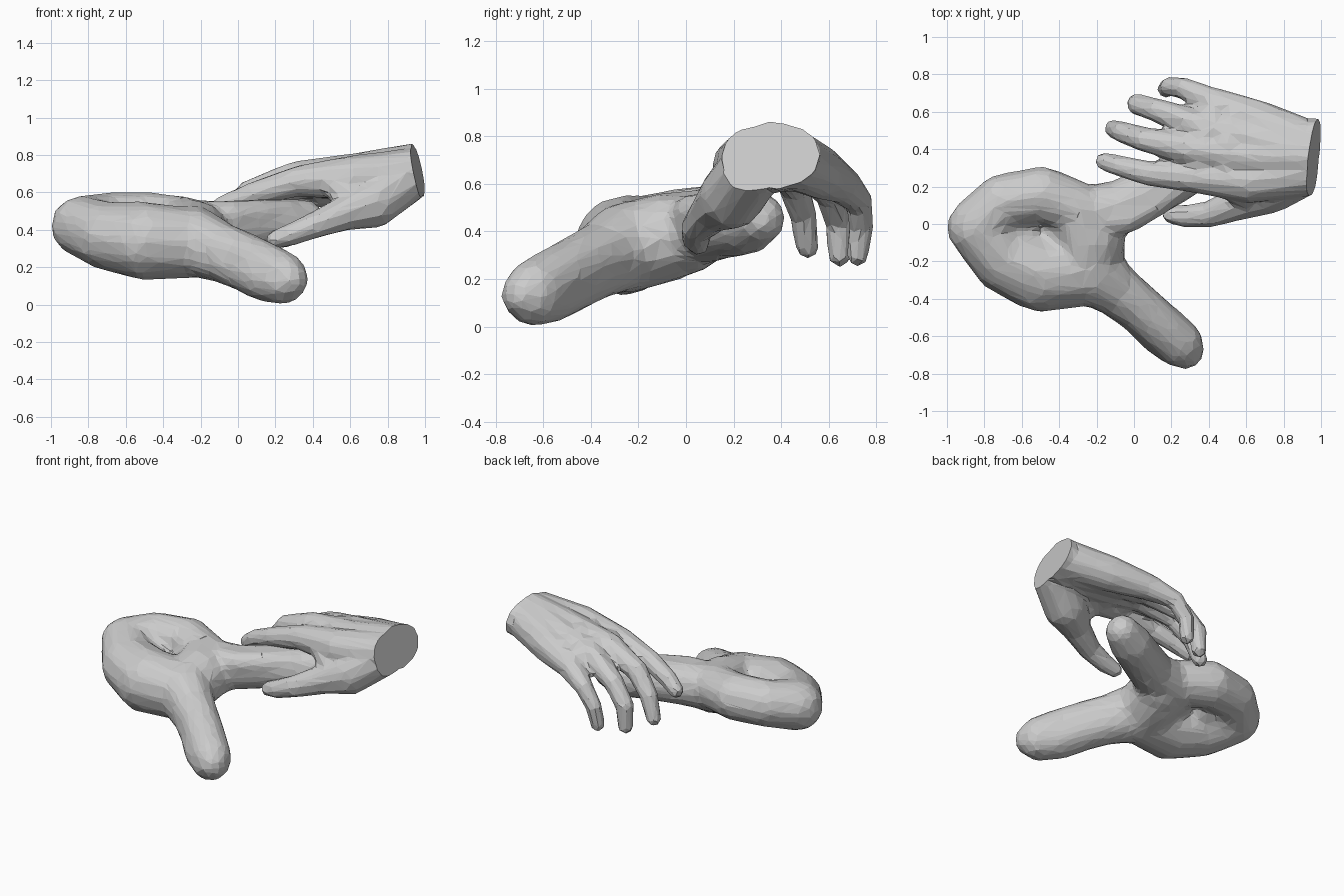
import bpy, bmesh
from mathutils import Vector, Matrix


def chain(bm, pts, closed=False):
    """Fill a path of (x, y, z, radius) with closely spaced balls."""
    pts = [Vector(p) for p in pts]
    ends = pts[1:] + ([pts[0]] if closed else [])
    for a, b in zip(pts, ends):
        n = max(2, int((b - a).to_3d().length / (0.25 * min(a.w, b.w))) + 1)
        for i in range(n + 1):
            p = a.lerp(b, i / n)
            bmesh.ops.create_icosphere(bm, subdivisions=2, radius=p.w * 1.05,
                                       matrix=Matrix.Translation(p.to_3d()))


def sculpt(name, chains, voxel, smooth, triangles, cut=None):
    """Fuse ball chains into one low-poly skin, optionally sliced flat by a plane."""
    bm = bmesh.new()
    for pts, closed in chains:
        chain(bm, pts, closed)
    me = bpy.data.meshes.new(name)
    bm.to_mesh(me)
    bm.free()
    ob = bpy.data.objects.new(name, me)
    bpy.context.collection.objects.link(ob)
    m = ob.modifiers.new("fuse", 'REMESH')
    m.mode = 'VOXEL'
    m.voxel_size = voxel
    m = ob.modifiers.new("soften", 'SMOOTH')
    m.factor = 0.5
    m.iterations = smooth
    dg = bpy.context.evaluated_depsgraph_get()
    fused = bpy.data.meshes.new_from_object(ob.evaluated_get(dg))
    ob.modifiers.clear()
    ob.data = fused
    m = ob.modifiers.new("facets", 'DECIMATE')
    m.ratio = min(1, triangles / (2 * len(fused.polygons)))
    dg = bpy.context.evaluated_depsgraph_get()
    low = bpy.data.meshes.new_from_object(ob.evaluated_get(dg))
    ob.modifiers.clear()
    bm = bmesh.new()
    bm.from_mesh(low)
    if cut:
        bmesh.ops.bisect_plane(bm, geom=bm.verts[:] + bm.edges[:] + bm.faces[:],
                               plane_co=cut[0], plane_no=cut[1], clear_outer=True)
        bmesh.ops.holes_fill(bm, edges=[e for e in bm.edges if e.is_boundary], sides=0)
    bmesh.ops.recalc_face_normals(bm, faces=bm.faces[:])
    for f in bm.faces:
        f.smooth = False
    bm.to_mesh(low)
    bm.free()
    low.name = name
    ob.data = low
    return ob


# Abstract body: a lopsided ring with a narrow opening
ring = [(-0.84, -0.02, 0.42, 0.157), (-0.70, 0.12, 0.45, 0.145), (-0.49, 0.157, 0.452, 0.148),
        (-0.30, 0.08, 0.43, 0.145), (-0.24, -0.10, 0.37, 0.185), (-0.26, -0.25, 0.33, 0.185),
        (-0.50, -0.262, 0.34, 0.204), (-0.69, -0.185, 0.365, 0.18)]
# Floor of the hollow, narrowing the opening
floor = [(-0.74, -0.02, 0.40, 0.11), (-0.60, -0.03, 0.385, 0.09)]
floor_right = [(-0.28, -0.03, 0.39, 0.12), (-0.40, -0.04, 0.38, 0.09)]
# Low limb reaching forward: taller than wide, so an upper and a lower strand
limb_top = [(-0.24, -0.25, 0.34, 0.18), (-0.10, -0.35, 0.30, 0.14), (0.02, -0.44, 0.265, 0.125),
            (0.15, -0.555, 0.205, 0.125), (0.24, -0.635, 0.155, 0.125)]
limb_low = [(-0.22, -0.27, 0.31, 0.16), (-0.08, -0.37, 0.25, 0.13), (0.03, -0.46, 0.20, 0.125),
            (0.15, -0.575, 0.145, 0.128), (0.24, -0.64, 0.128, 0.124), (0.275, -0.675, 0.135, 0.10)]
# Web between the limbs
web = [(-0.20, 0.0, 0.38, 0.16), (-0.19, -0.12, 0.36, 0.135), (-0.18, -0.26, 0.32, 0.135)]
# Held limb, with a ridge along its front edge
held_limb = [(-0.28, 0.05, 0.41, 0.15), (-0.08, 0.09, 0.41, 0.14), (0.08, 0.17, 0.425, 0.135),
             (0.24, 0.255, 0.435, 0.13), (0.355, 0.31, 0.455, 0.105)]
ridge = [(-0.20, 0.02, 0.44, 0.11), (-0.04, 0.03, 0.475, 0.08), (0.10, 0.11, 0.48, 0.08),
         (0.27, 0.22, 0.49, 0.07)]
sculpt("abstract_body", [(ring, True)] + [(p, False) for p in (
    floor, floor_right, limb_top, limb_low, web, held_limb, ridge)], 0.025, 4, 1500)

# Hand: four rays running wrist -> palm -> knuckle -> fingertip
index = [(1.06, 0.275, 0.735, 0.122), (0.92, 0.275, 0.71, 0.122), (0.62, 0.23, 0.68, 0.115),
         (0.32, 0.25, 0.66, 0.08), (0.08, 0.27, 0.59, 0.064), (-0.08, 0.31, 0.525, 0.056),
         (-0.16, 0.335, 0.475, 0.047)]
middle = [(1.06, 0.36, 0.735, 0.14), (0.92, 0.36, 0.715, 0.14), (0.62, 0.36, 0.69, 0.115),
          (0.30, 0.40, 0.68, 0.083), (0.06, 0.45, 0.60, 0.065), (-0.06, 0.49, 0.47, 0.056),
          (-0.11, 0.51, 0.335, 0.047)]
ring_finger = [(1.06, 0.38, 0.735, 0.14), (0.92, 0.38, 0.71, 0.14), (0.62, 0.46, 0.68, 0.11),
               (0.34, 0.53, 0.65, 0.08), (0.13, 0.605, 0.56, 0.063), (0.02, 0.64, 0.44, 0.056),
               (0.01, 0.645, 0.30, 0.047)]
little = [(1.06, 0.435, 0.735, 0.122), (0.92, 0.435, 0.71, 0.125), (0.65, 0.555, 0.65, 0.11),
          (0.42, 0.65, 0.60, 0.08), (0.27, 0.725, 0.53, 0.056), (0.19, 0.735, 0.42, 0.05),
          (0.17, 0.72, 0.30, 0.045)]
# Fill across the palm and knuckles
knuckles = [(0.36, 0.25, 0.66, 0.075), (0.36, 0.40, 0.68, 0.08), (0.40, 0.53, 0.66, 0.08),
            (0.45, 0.63, 0.61, 0.08)]
palm = [(0.50, 0.25, 0.67, 0.095), (0.50, 0.42, 0.685, 0.10), (0.55, 0.57, 0.645, 0.095)]
# Thumb with its fleshy base, and the web joining it to the index side
thumb = [(0.90, 0.28, 0.67, 0.13), (0.73, 0.195, 0.55, 0.135), (0.57, 0.115, 0.49, 0.09),
         (0.40, 0.05, 0.42, 0.068), (0.27, 0.042, 0.37, 0.058), (0.20, 0.05, 0.35, 0.048)]
thumb_web = [(0.64, 0.15, 0.54, 0.09), (0.52, 0.20, 0.64, 0.075)]
sculpt("hand", [(p, False) for p in (index, middle, ring_finger, little, knuckles, palm,
                                     thumb, thumb_web)],
       0.016, 4, 1500, cut=((0.96, 0.36, 0.72), (1, -0.12, 0.21)))
